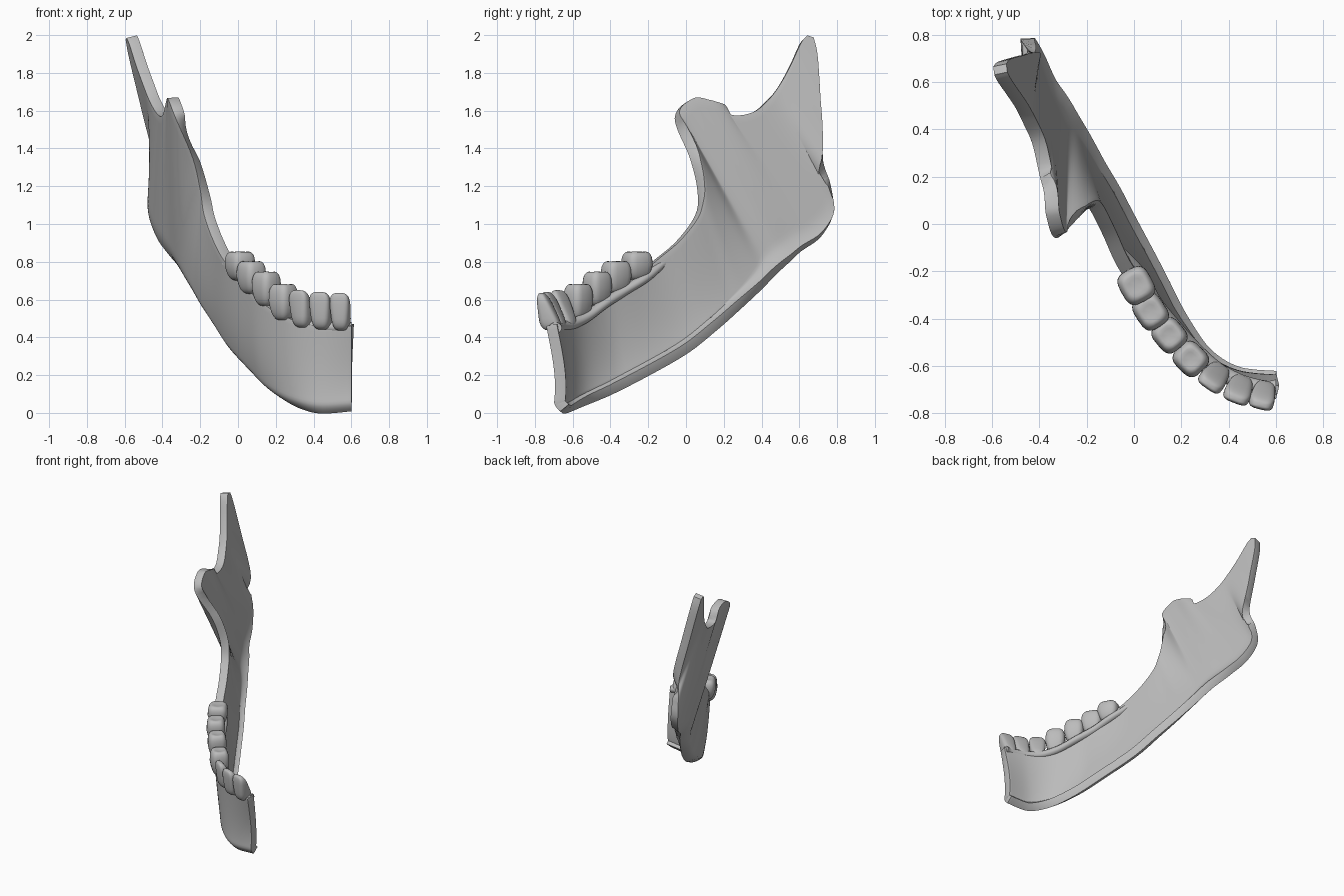
import bpy, bmesh, math
from mathutils import Vector, Matrix

cube = bpy.data.objects.get("Cube")
if cube:
    bpy.data.objects.remove(cube, do_unlink=True)

grey = bpy.data.materials.new("bone_grey")
grey.use_nodes = True
grey.diffuse_color = (0.5, 0.5, 0.5, 1)
grey.node_tree.nodes["Principled BSDF"].inputs["Base Color"].default_value = (0.5, 0.5, 0.5, 1)


def finish(bm, name, angle):
    mesh = bpy.data.meshes.new(name)
    bm.to_mesh(mesh)
    bm.free()
    mesh.materials.append(grey)
    obj = bpy.data.objects.new(name, mesh)
    bpy.context.collection.objects.link(obj)
    bpy.ops.object.select_all(action="DESELECT")
    obj.select_set(True)
    bpy.context.view_layer.objects.active = obj
    bpy.ops.object.shade_smooth_by_angle(angle=math.radians(angle))
    return obj


def clamp(v, low=0, high=1):
    return max(low, min(high, v))


def spline(points, steps):
    """Smooth curve through the points."""
    pts = [Vector(p) for p in points]
    out = []
    for i in range(len(pts) - 1):
        a, b, c, d = pts[max(i - 1, 0)], pts[i], pts[i + 1], pts[min(i + 2, len(pts) - 1)]
        for k in range(steps):
            t = k / steps
            out.append(b + (c - a) * t / 2 + (a - b * 2.5 + c * 2 - d / 2) * t * t
                       + (b * 1.5 - a / 2 - c * 1.5 + d / 2) * t ** 3)
    return out + [pts[-1]]


# Upper border: chin, tooth line, front of the ramus, front process, notch, rear tip
upper = [(.6, -.74, .46), (.42, -.69, .46), (.27, -.61, .5), (.13, -.48, .58),
         (.03, -.33, .68), (-.07, -.18, .8), (-.13, -.05, .91), (-.18, .05, 1.05),
         (-.2, .06, 1.18), (-.24, .02, 1.35), (-.33, -.06, 1.56), (-.37, .03, 1.66),
         (-.38, .13, 1.65), (-.4, .21, 1.575), (-.43, .34, 1.585), (-.47, .43, 1.655),
         (-.5, .49, 1.73), (-.54, .55, 1.84), (-.575, .6, 1.95), (-.59, .63, 1.985)]
# Lower border: chin, base of the body, angle, rear edge up to the tip
lower = [(.6, -.7, .005), (.42, -.67, -.005), (.28, -.57, .03), (.18, -.41, .09),
         (.08, -.21, .19), (-.03, 0, .31), (-.11, .15, .43), (-.18, .26, .53),
         (-.225, .33, .595), (-.27, .4, .66), (-.31, .46, .72), (-.355, .53, .785),
         (-.4, .6, .85), (-.445, .71, .93), (-.48, .78, 1.06), (-.47, .765, 1.21),
         (-.45, .725, 1.34), (-.51, .705, 1.6), (-.575, .685, 1.87), (-.595, .665, 1.975)]

# Jawbone: curved plate lofted between both borders, its base curled inward
STEPS, ROWS = 6, 24
bm = bmesh.new()
grid = []
tops, bottoms = spline(upper, STEPS), spline(lower, STEPS)
for i, (top, low) in enumerate(zip(tops, bottoms)):
    along = (bottoms[min(i + 1, len(bottoms) - 1)] - bottoms[max(i - 1, 0)]).normalized()
    out = (top - low).cross(along).normalized()
    station = i / STEPS
    bulge = clamp((station - 2) * .015, -.03, .02) * clamp((11 - station) / 4)
    curl = clamp((14.5 - station) / 4)
    if station < 1:
        out = Vector((0, out.y, out.z))
    column = []
    for j in range(ROWS + 1):
        t = (j / ROWS) ** 1.6
        swell = bulge * math.sin(math.pi * t ** .7)
        lip = curl * (.015 * (1 - t) - .05 * (1 - clamp(t / .13)) ** 2)
        column.append(bm.verts.new(low.lerp(top, t) + out * (swell + lip)))
    grid.append(column)
for a, b in zip(grid, grid[1:]):
    for j in range(ROWS):
        bm.faces.new((a[j], a[j + 1], b[j + 1], b[j]))
jaw = finish(bm, "jawbone", 40)
solid = jaw.modifiers.new("thickness", "SOLIDIFY")
solid.thickness = .058
solid.offset = -1
bevel = jaw.modifiers.new("soft_rim", "BEVEL")
bevel.width = .01
bevel.segments = 3
bevel.limit_method = "ANGLE"
bevel.angle_limit = math.radians(50)

# Teeth from the last molar to the front: position, width, depth, height
teeth = [(.01, -.26, .78, .15, .14, .16), (.07, -.37, .72, .15, .13, .18),
         (.15, -.47, .66, .14, .13, .19), (.24, -.57, .59, .14, .13, .2),
         (.335, -.655, .55, .125, .13, .2), (.44, -.71, .54, .125, .13, .2),
         (.543, -.735, .535, .115, .13, .2)]


def squash(v, power):
    return math.copysign(abs(v) ** power, v)


def tooth(index):
    x, y, z, width, depth, height = teeth[index]
    before, after = teeth[max(index - 1, 0)], teeth[min(index + 1, len(teeth) - 1)]
    turn = math.atan2(after[1] - before[1], after[0] - before[0])
    front = index >= 4
    bm = bmesh.new()
    bmesh.ops.create_uvsphere(bm, u_segments=24, v_segments=16, radius=1)
    for v in bm.verts:
        px, py, pz = (squash(c, .6) for c in v.co)
        if front:
            # Cutting edge thin and leaning outward, neck narrow
            px *= 1 - .22 * (1 - pz) / 2
            py = py * (.7 - .3 * pz) - .45 * pz
        else:
            # Shallow hollow in the chewing face
            neck = 1 - .25 * max(0, -pz)
            px, py = px * neck, py * neck
            pz -= .15 * max(0, pz) * max(0, 1 - 2 * (px * px + py * py))
        v.co = (px * width / 2, py * depth / 2, pz * height / 2)
    bmesh.ops.transform(bm, matrix=Matrix.Translation((x, y, z)) @ Matrix.Rotation(turn, 4, "Z"),
                        verts=bm.verts)
    finish(bm, "tooth_%d" % (index + 1), 60)


for n in range(len(teeth)):
    tooth(n)

# Gum ledge: rounded bar running under the teeth on the inner side
bm = bmesh.new()
path = spline([(-.06, -.13, .79)] + [(t[0] + .015, t[1] + .04, t[2] - t[5] * .42) for t in teeth]
              + [(.6, -.69, .45)], 5)
rings = []
for i, p in enumerate(path):
    d = path[min(i + 1, len(path) - 1)] - path[max(i - 1, 0)]
    side = Vector((d.y, -d.x, 0)).normalized()
    if i == len(path) - 1:
        side = Vector((0, -1, 0))
    ring = []
    for k in range(12):
        a = math.tau * k / 12
        ring.append(bm.verts.new(p + side * math.cos(a) * .033 + Vector((0, 0, math.sin(a) * .03))))
    rings.append(ring)
for a, b in zip(rings, rings[1:]):
    for k in range(12):
        bm.faces.new((a[k], a[(k + 1) % 12], b[(k + 1) % 12], b[k]))
for ring in (rings[0], rings[-1]):
    bm.faces.new(ring)
bmesh.ops.recalc_face_normals(bm, faces=bm.faces)
finish(bm, "gum_ledge", 50)
